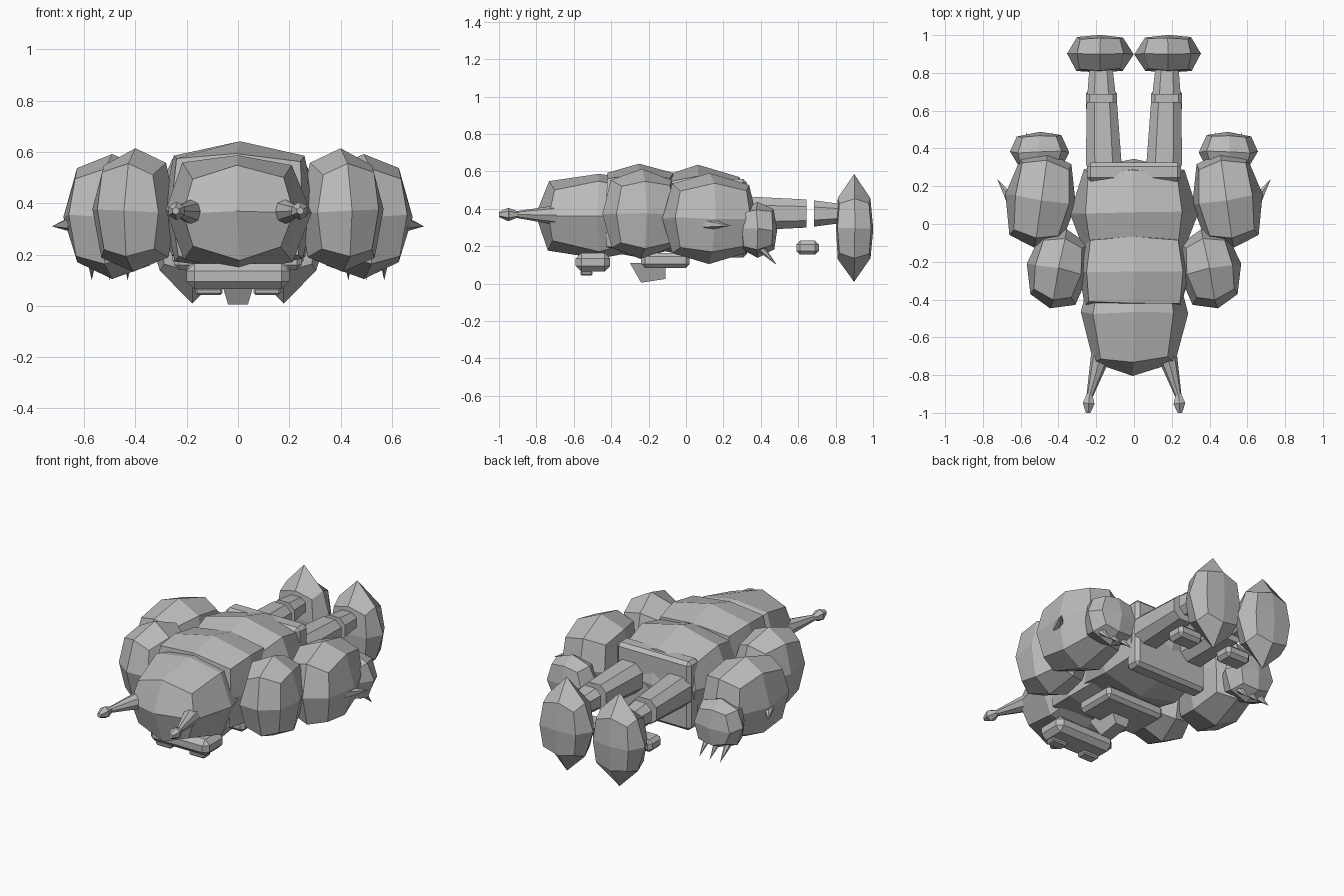
import bpy, bmesh, random
from mathutils import Vector, Matrix

random.seed(4)
if "Cube" in bpy.data.objects:
    bpy.data.objects.remove(bpy.data.objects["Cube"])

grey = bpy.data.materials.new("plain grey")
grey.use_nodes = True
grey.diffuse_color = (0.5, 0.5, 0.5, 1)
grey.node_tree.nodes["Principled BSDF"].inputs["Base Color"].default_value = (0.5, 0.5, 0.5, 1)


def finish(name, bm):
    bmesh.ops.recalc_face_normals(bm, faces=bm.faces[:])
    mesh = bpy.data.meshes.new(name)
    bm.to_mesh(mesh)
    bm.free()
    mesh.materials.append(grey)
    obj = bpy.data.objects.new(name, mesh)
    bpy.context.collection.objects.link(obj)
    return obj


def blob(name, centre, half, edge=(0.77, 0.77, 0.77), corner=(0.62, 0.63, 0.62), jitter=0.008, tilt=0):
    """Faceted lump: a cube with each side split in four, its edges and corners drawn in."""
    bm = bmesh.new()
    bmesh.ops.create_cube(bm, size=2)
    bmesh.ops.subdivide_edges(bm, edges=bm.edges[:], cuts=1, use_grid_fill=True)
    turn = Matrix.Rotation(tilt, 3, 'Z')
    for v in bm.verts:
        outer = sum(abs(c) > 0.5 for c in v.co)
        scale = ((1, 1, 1), edge, corner)[outer - 1]
        p = Vector([c * s * h + random.uniform(-jitter, jitter) for c, s, h in zip(v.co, scale, half)])
        v.co = turn @ p + Vector(centre)
    return finish(name, bm)


def box(name, lo, hi, bevel=0.02):
    """Chamfered block between two corners."""
    lo, hi = Vector(lo), Vector(hi)
    bm = bmesh.new()
    bmesh.ops.create_cube(bm, size=1)
    for v in bm.verts:
        v.co = Matrix.Diagonal(hi - lo) @ v.co + (lo + hi) / 2
    if bevel:
        bmesh.ops.bevel(bm, geom=bm.edges[:], offset=bevel, segments=1, affect='EDGES')
    return finish(name, bm)


def rod(name, start, end, r1, r2, sides=6):
    """Tapered rod from start to end."""
    start, end = Vector(start), Vector(end)
    d = end - start
    bm = bmesh.new()
    bmesh.ops.create_cone(bm, cap_ends=True, segments=sides, radius1=r1, radius2=r2, depth=d.length)
    bm.transform(Matrix.Translation((start + end) / 2) @ d.to_track_quat('Z', 'Y').to_matrix().to_4x4())
    bmesh.ops.remove_doubles(bm, verts=bm.verts[:], dist=0.0005)
    return finish(name, bm)


def leg(name, y0, y1, near, far):
    """Eight-sided tapered leg length; near and far are centre x, half width and half height."""
    bm = bmesh.new()
    rings = []
    for y, (x, w, h) in ((y0, near), (y1, far)):
        outline = [(1, 0.5), (0.5, 1), (-0.5, 1), (-1, 0.5), (-1, -0.5), (-0.5, -1), (0.5, -1), (1, -0.5)]
        rings.append([bm.verts.new((x + a * w, y, 0.375 + b * h)) for a, b in outline])
        bm.faces.new(rings[-1])
    for i in range(8):
        j = (i + 1) % 8
        bm.faces.new((rings[0][i], rings[0][j], rings[1][j], rings[1][i]))
    return finish(name, bm)


def mirrored(obj):
    """Copy a left part to the right side."""
    bm = bmesh.new()
    bm.from_mesh(obj.data)
    bm.transform(Matrix.Scale(-1, 4, (1, 0, 0)))
    finish(obj.name.replace("left", "right"), bm)


# Head, chest and body
blob("head", (0, -0.47, 0.365), (0.285, 0.33, 0.225), (0.76, 0.8, 0.83), (0.6, 0.72, 0.58))
blob("chest", (0, -0.25, 0.385), (0.295, 0.2, 0.25), (0.86, 0.88, 0.83), (0.8, 0.84, 0.74))
blob("body", (0, 0.06, 0.38), (0.345, 0.28, 0.25), (0.76, 0.8, 0.76), (0.68, 0.72, 0.62))
box("back_plate", (-0.25, 0.225, 0.14), (0.25, 0.325, 0.56))

# Jaw and belly plates
box("jaw", (-0.2, -0.59, 0.065), (0.2, -0.405, 0.165), 0.03)
box("belly_plate", (-0.2, -0.24, 0.085), (0.2, 0.02, 0.165))
nub = box("belly_nub", (-0.07, -0.3, 0.005), (0.07, -0.11, 0.11), 0)
for v in nub.data.vertices:
    if v.co.z < 0.05:
        v.co.x *= 0.55
        if v.co.y < -0.2:
            v.co.y += 0.06
        else:
            v.co.z += 0.02

left = []
# Feelers and teeth
left.append(rod("left_feeler", (0.155, -0.62, 0.365), (0.24, -0.93, 0.37), 0.065, 0.014, 8))
left.append(rod("left_feeler_knob_base", (0.235, -0.895, 0.37), (0.24, -0.95, 0.37), 0.015, 0.036))
left.append(rod("left_feeler_knob", (0.24, -0.95, 0.37), (0.243, -1.0, 0.37), 0.036, 0.014))
left.append(box("left_tooth", (0.06, -0.565, 0.043), (0.165, -0.5, 0.07), 0.008))

# Arms
left.append(blob("left_shoulder", (0.4, -0.24, 0.37), (0.165, 0.215, 0.24), tilt=0.2))
left.append(blob("left_upper_arm", (0.49, 0.13, 0.348), (0.19, 0.255, 0.238), (0.75, 0.82, 0.78),
                 (0.62, 0.7, 0.64), tilt=0.12))
left.append(blob("left_hand", (0.5, 0.38, 0.29), (0.15, 0.11, 0.145), (0.75, 0.78, 0.75), (0.62, 0.7, 0.62)))
left.append(rod("left_elbow_spike", (0.64, 0.11, 0.32), (0.725, 0.24, 0.31), 0.035, 0))
for i in range(3):
    x = 0.43 + 0.07 * i
    left.append(rod(f"left_claw_{i + 1}", (x, 0.4, 0.19), (x, 0.485, 0.1), 0.022, 0))

# Legs in two separate lengths, with a pad below the gap
left.append(leg("left_thigh", 0.31, 0.645, (0.16, 0.095, 0.092), (0.17, 0.08, 0.075)))
left.append(leg("left_shin", 0.685, 0.84, (0.172, 0.075, 0.07), (0.175, 0.06, 0.05)))
left.append(box("left_knee_pad", (0.09, 0.59, 0.155), (0.255, 0.71, 0.23)))

# Feet
left.append(blob("left_foot", (0.18, 0.9, 0.295), (0.177, 0.099, 0.288), (0.7, 0.88, 0.56),
                 (0.6, 0.8, 0.46), 0.003))

for part in left:
    mirrored(part)
